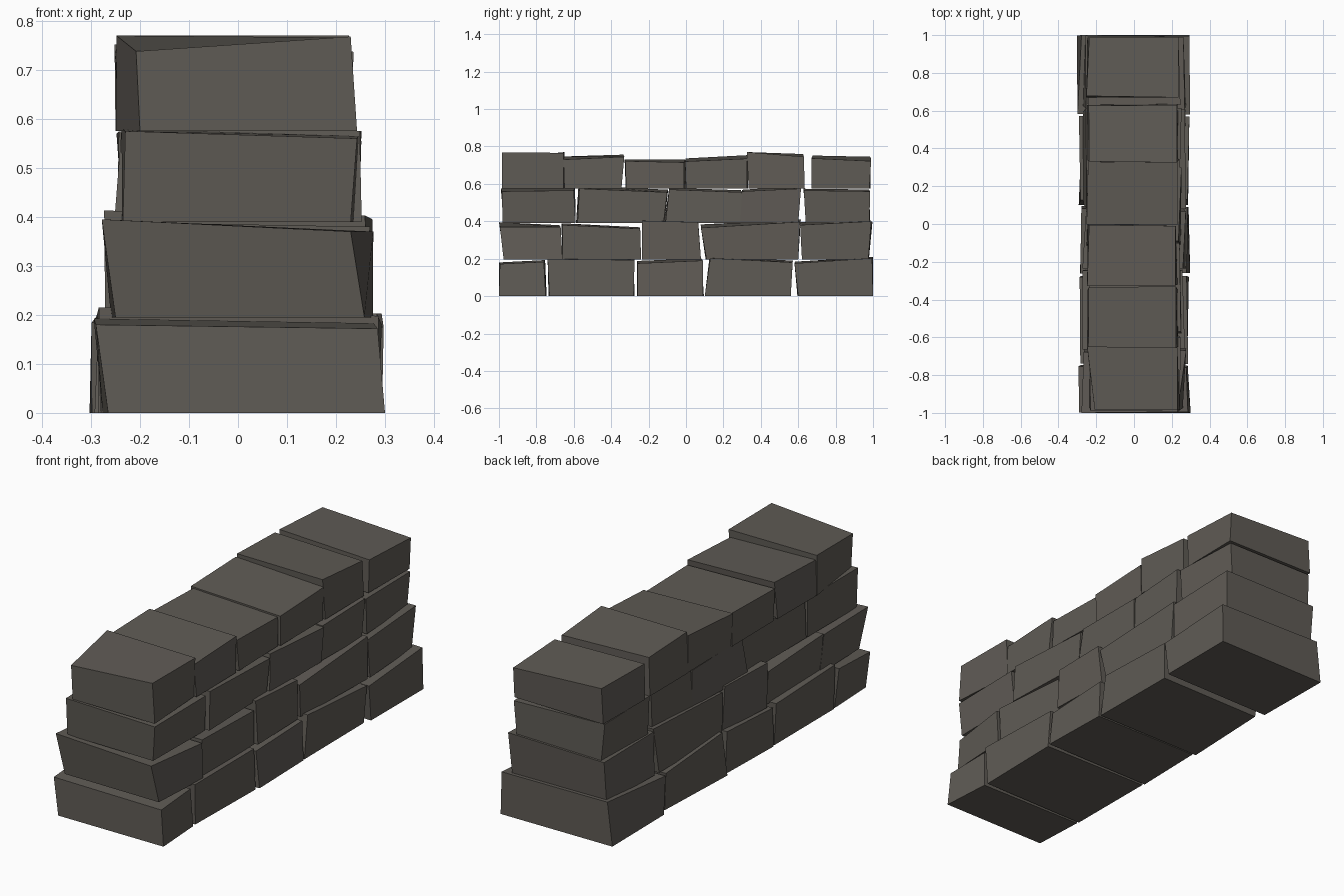
import bpy
import bmesh
import random

random.seed(4)

stone = bpy.data.materials.new("dark warm grey stone")
stone.diffuse_color = (0.115, 0.105, 0.091, 1)

# Each course: base height, left and right half width, x jitter, then stones as
# (bottom y0, bottom y1, top y0, top y1, top z at y0, top z at y1)
COURSES = [
    (0.0, .287, .287, 0.013, [
        (-1.0, -.75, -.995, -.76, .172, .183), (-.73, -.28, -.74, -.275, .198, .193),
        (-.26, .09, -.26, .09, .175, .19), (.10, .56, .13, .57, .203, .18),
        (.60, 1.0, .58, .995, .175, .203)]),
    (.195, .262, .265, .012, [
        (-.975, -.66, -.995, -.67, .37, .37), (-.66, -.24, -.66, -.245, .38, .36),
        (-.235, .08, -.235, .065, .403, .395), (.11, .60, .08, .61, .365, .397),
        (.62, .975, .61, .99, .38, .40)]),
    (.39, .243, .245, .010, [
        (-.98, -.59, -.985, -.60, .56, .565), (-.58, -.12, -.57, -.10, .575, .555),
        (-.11, .29, -.09, .30, .57, .555), (.29, .60, .30, .615, .56, .575),
        (.64, .98, .63, .985, .565, .56)]),
    (.575, .245, .228, .008, [
        (-.985, -.655, -.985, -.655, .768, .766), (-.65, -.345, -.655, -.33, .73, .745),
        (-.32, -.01, -.325, -.01, .722, .715), (0, .325, -.005, .325, .72, .735),
        (.335, .635, .325, .63, .77, .745), (.67, .98, .67, .99, .737, .722)]),
]

# End stones: x of bottom left, bottom right, top left, top right; left top z
FRONT = [
    (-.265, .300, -.29, .285, .18),
    (-.25, .258, -.278, .23, .395),
    (-.235, .23, -.23, .243, .575),
    (-.20, .243, -.208, .23, .738),
]
BACK = [
    (-.303, .295, -.278, .293, .21),
    (-.258, .25, -.258, .262, .395),
    (-.235, .222, -.248, .235, .57),
    (-.247, .235, -.237, .235, .745),
]


def jitter(amount):
    return random.uniform(-amount, amount)


def make_stone(name, corners):
    """Six-sided rough block: corners 0-3 bottom, 4-7 top, counter-clockwise."""
    bm = bmesh.new()
    v = [bm.verts.new(c) for c in corners]
    bm.faces.new(v[3::-1])
    bm.faces.new(v[4:])
    for i in range(4):
        j = (i + 1) % 4
        bm.faces.new((v[i], v[j], v[j + 4], v[i + 4]))
    mesh = bpy.data.meshes.new(name)
    bm.to_mesh(mesh)
    bm.free()
    mesh.materials.append(stone)
    bpy.context.collection.objects.link(bpy.data.objects.new(name, mesh))


def shape_end(corners, order, values):
    """Set the exposed end face of a stone at the end of the wall."""
    for k, x in zip(order, values):
        corners[k][0] = x
    corners[order[2]][2] = values[4]


for c, (base, left, right, jx, stones) in enumerate(COURSES):
    for s, (b0, b1, t0, t1, z0, z1) in enumerate(stones):
        # right-hand side follows the profile; left side is jittered and a little higher
        corners = []
        for lo, hi, za, zb in ((b0, b1, base, base), (t0, t1, z0, z1)):
            top = 1 if za > base else 0
            rise = [top * (.013 + jitter(.006)) for _ in range(2)]
            corners += [
                [-left + jitter(jx), max(lo + jitter(.008), -1), min(za + rise[0], .77)],
                [right + jitter(jx), lo, za],
                [right + jitter(jx), hi, zb],
                [-left + jitter(jx), min(hi + jitter(.008), 1), min(zb + rise[1], .77)]]
        if s == 0:
            shape_end(corners, (0, 1, 4, 5), FRONT[c])
        if s == len(stones) - 1:
            shape_end(corners, (3, 2, 7, 6), BACK[c])
        make_stone(f"course_{c + 1}_stone_{s + 1}", corners)
